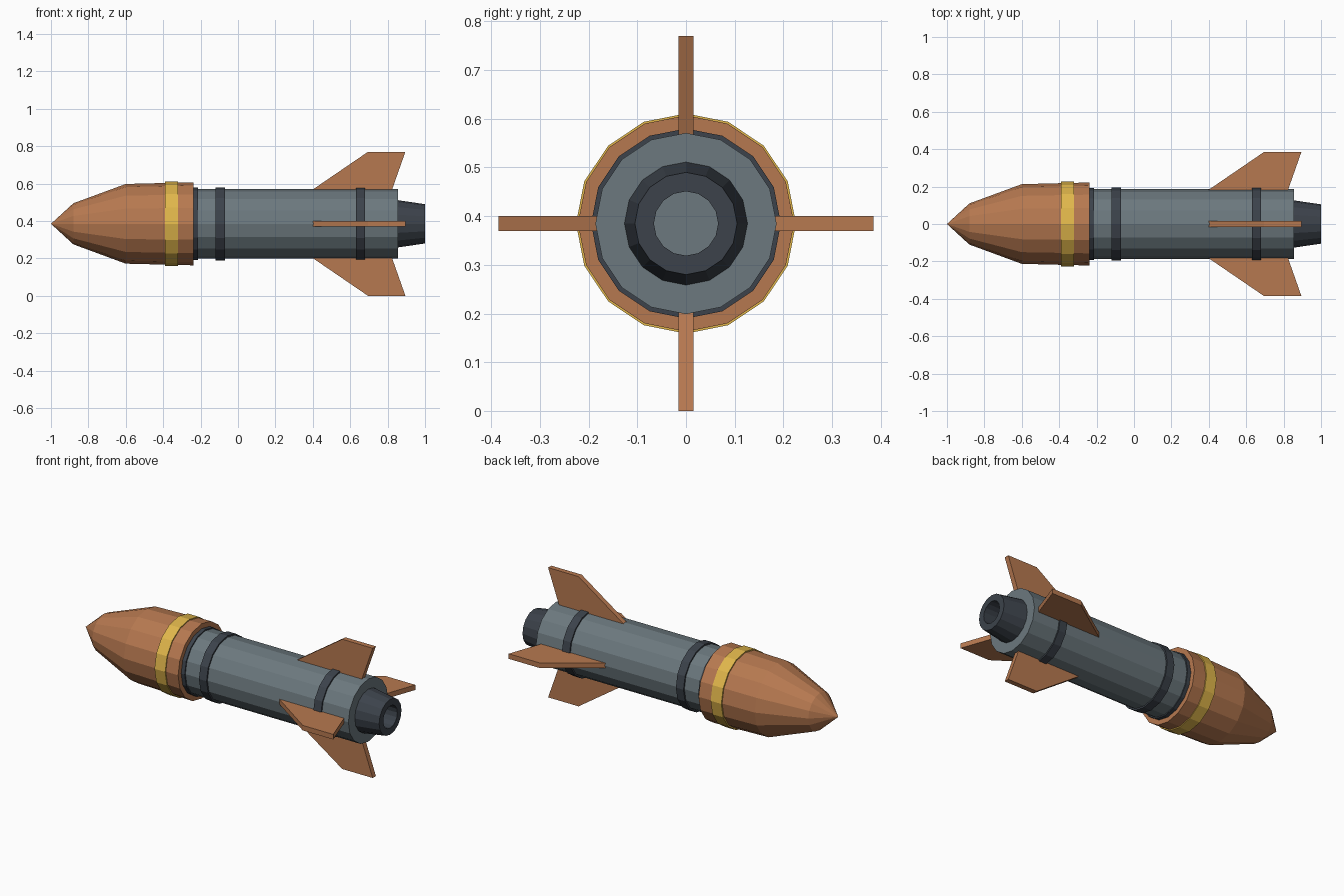
import bpy, bmesh
from math import cos, sin, pi
from mathutils import Matrix

if "Cube" in bpy.data.objects:
    bpy.data.objects.remove(bpy.data.objects["Cube"])

SIDES = 16
AXIS_Z = 0.385


def material(name, rgb):
    m = bpy.data.materials.new(name)
    m.diffuse_color = (*rgb, 1)
    m.use_nodes = True
    m.node_tree.nodes["Principled BSDF"].inputs["Base Color"].default_value = m.diffuse_color
    return m


COPPER = material("copper", (0.47, 0.19, 0.08))
STEEL = material("steel", (0.15, 0.19, 0.21))
DARK = material("dark_metal", (0.045, 0.055, 0.07))
GOLD = material("gold", (0.75, 0.47, 0.07))


def finish(name, bm, mat):
    bmesh.ops.remove_doubles(bm, verts=bm.verts, dist=1e-5)
    bmesh.ops.recalc_face_normals(bm, faces=bm.faces)
    me = bpy.data.meshes.new(name)
    bm.to_mesh(me)
    bm.free()
    me.materials.append(mat)
    ob = bpy.data.objects.new(name, me)
    ob.location.z = AXIS_Z
    bpy.context.collection.objects.link(ob)
    return ob


def lathe(name, profile, mat, closed=False):
    """Revolve (x, radius) points around the x axis."""
    bm = bmesh.new()
    rings = []
    for x, r in profile:
        if r == 0:
            rings.append([bm.verts.new((x, 0, 0))] * SIDES)
        else:
            rings.append([bm.verts.new((x, r * cos(2 * pi * i / SIDES), r * sin(2 * pi * i / SIDES)))
                          for i in range(SIDES)])
    pairs = list(zip(rings, rings[1:]))
    if closed:
        pairs.append((rings[-1], rings[0]))
    for a, b in pairs:
        for i in range(SIDES):
            j = (i + 1) % SIDES
            bm.faces.new(list(dict.fromkeys((a[i], a[j], b[j], b[i]))))
    if not closed:
        # flat caps on open ends
        for ring in (rings[0], rings[-1]):
            if ring[0] is not ring[1]:
                bm.faces.new(ring)
    return finish(name, bm, mat)


def band(name, x0, x1, r, mat):
    return lathe(name, [(x0, r), (x1, r)], mat)


# Warhead and its gold stripe
lathe("nose", [(-1, 0), (-0.88, 0.11), (-0.60, 0.213), (-0.40, 0.218), (-0.238, 0.222)], COPPER)
band("gold_stripe", -0.39, -0.32, 0.226, GOLD)

# Body tube with dark collars
band("body", -0.25, 0.855, 0.186, STEEL)
band("neck_collar", -0.245, -0.215, 0.193, DARK)
band("front_band", -0.12, -0.07, 0.195, DARK)
band("rear_band", 0.63, 0.68, 0.195, DARK)

# Hollow exhaust nozzle
lathe("nozzle", [(0.85, 0.127), (1, 0.105), (1, 0.066), (0.85, 0.066)], DARK, closed=True)

# Four swept tail fins
FIN = [(0.392, 0.178), (0.695, 0.385), (0.895, 0.385), (0.822, 0.178)]
for k, name in enumerate(("top_fin", "front_fin", "bottom_fin", "back_fin")):
    bm = bmesh.new()
    face = bm.faces.new([bm.verts.new((x, -0.015, r)) for x, r in FIN])
    ext = bmesh.ops.extrude_face_region(bm, geom=[face])
    bmesh.ops.translate(bm, vec=(0, 0.03, 0),
                        verts=[v for v in ext["geom"] if isinstance(v, bmesh.types.BMVert)])
    if len(bm.faces) < 6:
        bm.faces.new([v for v in bm.verts if v.co.y < 0])
    bmesh.ops.rotate(bm, verts=bm.verts, matrix=Matrix.Rotation(k * pi / 2, 3, 'X'))
    finish(name, bm, COPPER)
